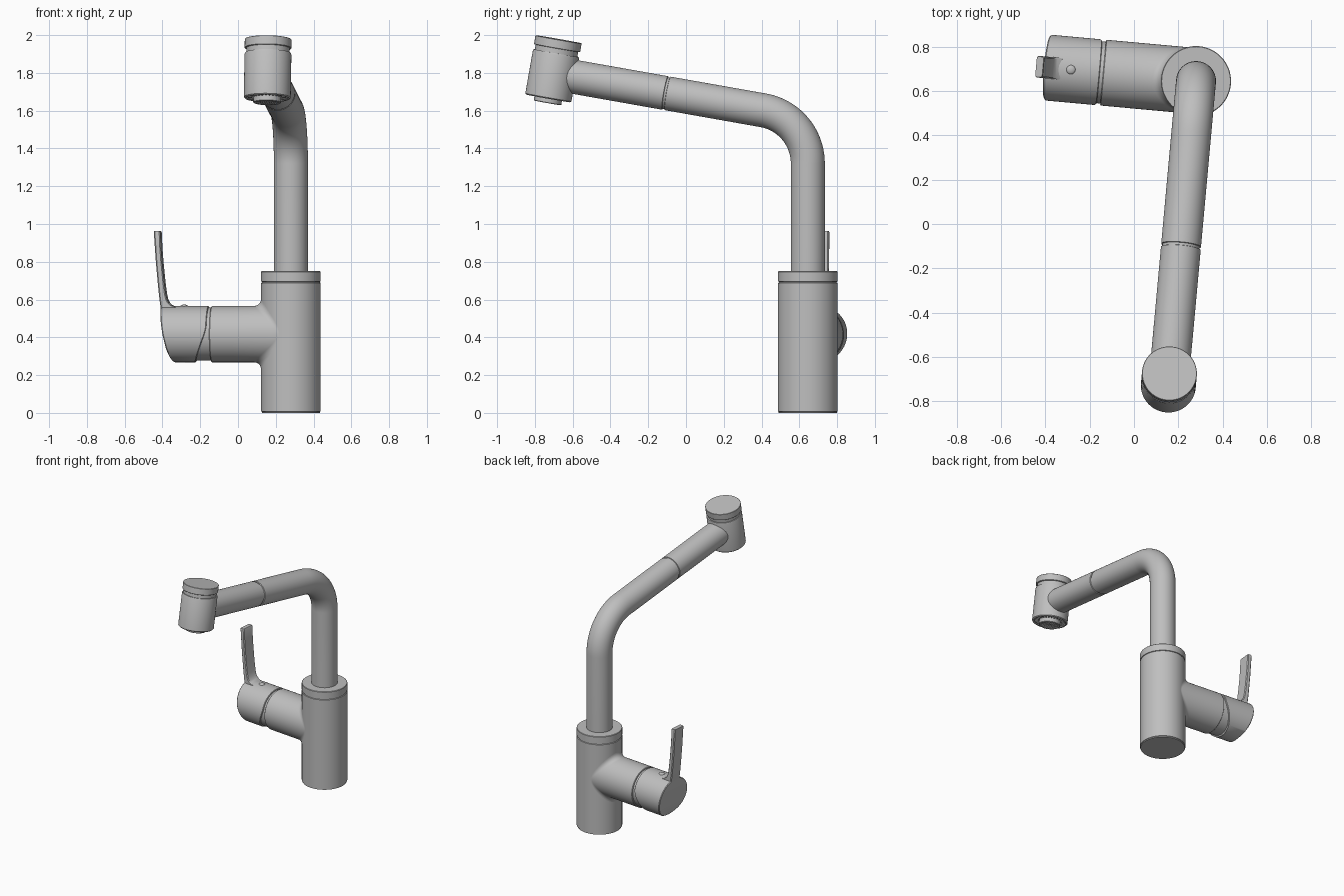
import bpy, bmesh, math
from mathutils import Vector, Matrix

cube = bpy.data.objects.get("Cube")
if cube:
    bpy.data.objects.remove(cube, do_unlink=True)

N = 72                      # sides of round parts
TAU = 2 * math.pi
# whole tap is turned slightly about the body axis
BASE = Matrix.Translation((0.28, 0.645, 0)) @ Matrix.Rotation(math.radians(-5.2), 4, 'Z')

metal = bpy.data.materials.new("satin grey metal")
metal.use_nodes = True
metal.diffuse_color = (0.52, 0.52, 0.52, 1)
metal.node_tree.nodes["Principled BSDF"].inputs["Base Color"].default_value = (0.52, 0.52, 0.52, 1)
parts = []


def finish(name, bm, matrix=Matrix()):
    bmesh.ops.recalc_face_normals(bm, faces=bm.faces)
    mesh = bpy.data.meshes.new(name)
    bm.to_mesh(mesh)
    bm.free()
    mesh.materials.append(metal)
    ob = bpy.data.objects.new(name, mesh)
    ob.matrix_world = BASE @ matrix
    bpy.context.collection.objects.link(ob)
    parts.append(ob)
    return ob


def loft(name, rings, matrix=Matrix(), caps=True, strip_end=False):
    """Skin a list of equal-length closed rings."""
    bm = bmesh.new()
    vs = [[bm.verts.new(p) for p in ring] for ring in rings]
    n = len(vs[0])
    for a, b in zip(vs, vs[1:]):
        for i in range(n):
            j = (i + 1) % n
            bm.faces.new((a[i], a[j], b[j], b[i]))
    if caps:
        bm.faces.new(vs[0])
    if strip_end:           # curved end made of strips running across the ring
        e = vs[-1]
        bm.faces.new((e[0], e[1], e[-1]))
        for i in range(1, n // 2 - 1):
            bm.faces.new((e[i], e[i + 1], e[n - i - 1], e[n - i]))
        bm.faces.new((e[n // 2 - 1], e[n // 2], e[n // 2 + 1]))
    elif caps:
        bm.faces.new(vs[-1])
    return finish(name, bm, matrix)


def lathe(name, profile, matrix=Matrix()):
    """Turn (radius, height) points around z."""
    return loft(name, [[Vector((r * math.cos(TAU * i / N), r * math.sin(TAU * i / N), z))
                        for i in range(N)] for r, z in profile], matrix)


def interp(table, z):
    for (z0, x0), (z1, x1) in zip(table, table[1:]):
        if z <= z1:
            t = max(0, (z - z0) / (z1 - z0))
            return x0 + t * (x1 - x0)
    return table[-1][1]


# ---- upright body with seam below the collar
R = 0.158
lathe("body", [(0.154, 0), (0.154, 0.006), (R, 0.008), (R, 0.688), (0.153, 0.690),
               (0.153, 0.694), (R, 0.696), (R, 0.747), (0.155, 0.75)])

# ---- spout: upright tube, bend, rising arm with a seam groove
slope = math.radians(10)
arm = Vector((0, -math.cos(slope), math.sin(slope)))
bend_r, turn, corner_z = 0.286, math.radians(80), 1.56
start = Vector((0, 0, corner_z - bend_r * math.tan(turn / 2)))
path = [(Vector((0, 0, 0.74)), 0, 0.09)]
for k in range(21):
    a = turn * k / 20
    path.append((start + Vector((0, -bend_r * (1 - math.cos(a)), bend_r * math.sin(a))), a, 0.09))
corner = Vector((0, 0, corner_z))
for d, r in ((0.744, 0.09), (0.746, 0.085), (0.757, 0.085), (0.759, 0.09), (1.33, 0.09)):
    path.append((corner + arm * (d / math.cos(slope)), turn, r))
rings = []
for p, a, r in path:
    side = Vector((0, math.cos(a), math.sin(a)))
    rings.append([p + r * (math.cos(TAU * i / N) * Vector((1, 0, 0)) + math.sin(TAU * i / N) * side)
                  for i in range(N)])
loft("spout_tube", rings)

# ---- spray head, square to the arm
HEAD = Matrix.Translation((0, -1.325, 1.978)) @ Matrix.Rotation(-slope, 4, 'X')
lathe("head_cap", [(0.113, -0.06), (0.113, -0.048), (0.122, -0.048), (0.124, -0.046),
                   (0.124, -0.002), (0.122, 0)], HEAD)
lathe("head_neck", [(0.114, -0.09), (0.114, -0.04)], HEAD)
lathe("head_body", [(0.09, -0.30), (0.106, -0.30), (0.108, -0.316), (0.118, -0.318), (0.124, -0.312),
                    (0.124, -0.082), (0.121, -0.074), (0.10, -0.074)], HEAD)
lathe("aerator", [(0.056, -0.336), (0.058, -0.342), (0.070, -0.342), (0.074, -0.339),
                  (0.074, -0.29)], HEAD)

# ring of spray teeth and the nozzle grid under the head
bm = bmesh.new()
for k in range(28):
    a = TAU * k / 28
    bmesh.ops.create_cube(bm, size=1, matrix=Matrix.Rotation(a, 4, 'Z')
                          @ Matrix.Translation((0.092, 0, -0.306)) @ Matrix.Diagonal((0.022, 0.009, 0.018, 1)))
finish("spray_teeth", bm, HEAD)
bm = bmesh.new()
for k in range(-4, 5):
    length = 2 * math.sqrt(0.056 ** 2 - (k * 0.012) ** 2)
    for turned in (0, math.pi / 2):
        bmesh.ops.create_cube(bm, size=1, matrix=Matrix.Rotation(turned, 4, 'Z')
                              @ Matrix.Translation((k * 0.012, 0, -0.338)) @ Matrix.Diagonal((0.003, length, 0.006, 1)))
finish("aerator_grid", bm, HEAD)

# ---- side branch with a rolling-ball fillet into the body
AXIS_Z, r, f = 0.417, 0.149, 0.038


def side_ring(radius, x):
    """Ring around the branch axis; x is a number or a rule of height."""
    ring = []
    for i in range(N):
        a = TAU * i / N
        z = AXIS_Z + radius * math.cos(a)
        ring.append(Vector((x(z) if callable(x) else x, radius * math.sin(a), z)))
    return ring


rings = []
for k in range(9):
    ring = []
    for i in range(N):
        a = TAU * i / N
        cy, cz = (r + f) * math.sin(a), (r + f) * math.cos(a)
        c = Vector((-math.sqrt((R + f) ** 2 - cy ** 2), cy, cz))
        to_body = Vector((-c.x, -c.y, 0)).normalized()
        to_branch = Vector((0, -math.sin(a), -math.cos(a)))
        d = to_body.slerp(to_branch, k / 8)
        ring.append(c + f * d + Vector((0, 0, AXIS_Z)))
    rings.append(ring)
rings += [side_ring(r, -0.30), side_ring(r, -0.418), side_ring(r - 0.003, -0.421), side_ring(0.13, -0.421)]
loft("side_branch", rings, caps=False)
loft("cartridge", [side_ring(0.140, -0.40), side_ring(0.140, -0.55)])

# ---- handle: short drum with slanted lower edge and curved end
OUTER = [(0.268, -0.622), (0.30, -0.639), (0.34, -0.653), (0.417, -0.670), (0.48, -0.680), (0.55, -0.688),
         (0.62, -0.697), (0.70, -0.705), (0.80, -0.714), (0.96, -0.725)]
INNER = [(0.268, -0.505), (0.41, -0.449), (0.45, -0.438), (0.57, -0.436)]


def end_x(z):
    return interp(OUTER, z)


def edge_x(z):
    return interp(INNER, z)


loft("handle_drum", [side_ring(0.135, edge_x), side_ring(r - 0.003, edge_x),
                     side_ring(r, lambda z: edge_x(z) - 0.003),
                     side_ring(r, lambda z: end_x(z) + 0.005),
                     side_ring(r - 0.004, end_x)], caps=False, strip_end=True)

# ---- lever blade rising from the drum end
BLADE = [(0.53, -0.60), (0.56, -0.61), (0.57, -0.632), (0.582, -0.645), (0.60, -0.655), (0.63, -0.662),
         (0.70, -0.671), (0.80, -0.681), (0.88, -0.687), (0.955, -0.690), (0.963, -0.694)]
rings = []
for z, xi in BLADE:
    xo = end_x(z) + (0.003 if z < 0.555 else 0)
    w = 0.049 if z < 0.96 else 0.046
    b = 0.006
    rings.append([Vector(p) for p in (
        (xo + b, -w, z), (xi - b, -w, z), (xi, b - w, z), (xi, w - b, z),
        (xi - b, w, z), (xo + b, w, z), (xo, w - b, z), (xo, b - w, z))])
loft("lever", rings)

# ---- small temperature button on top of the drum
bm = bmesh.new()
bmesh.ops.create_uvsphere(bm, u_segments=24, v_segments=12, radius=0.021,
                          matrix=Matrix.Translation((-0.567, 0, AXIS_Z + r - 0.003)) @ Matrix.Diagonal((1, 1, 0.5, 1)))
finish("button", bm)

# ---- smooth shading with sharp edges kept
bpy.ops.object.select_all(action='DESELECT')
for ob in parts:
    ob.select_set(True)
bpy.context.view_layer.objects.active = parts[0]
bpy.ops.object.shade_smooth_by_angle(angle=math.radians(32))
